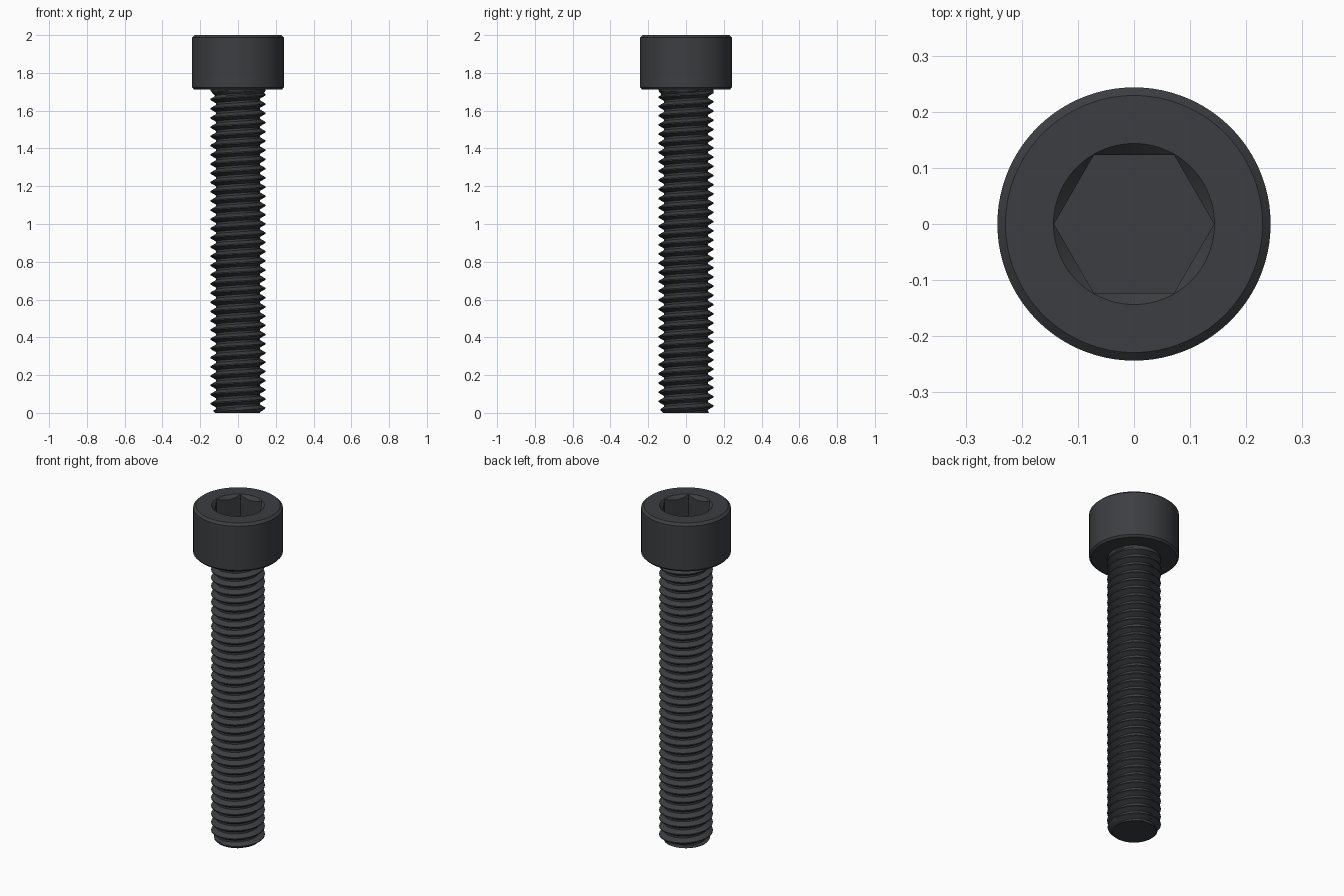
import bpy, bmesh, math

if "Cube" in bpy.data.objects:
    bpy.data.objects.remove(bpy.data.objects["Cube"])

PITCH, CREST, ROOT = 0.0488, 0.1455, 0.1175
HEAD_Z, SHANK_TOP = 1.712, 1.73
SEG = 72

steel = bpy.data.materials.new("dark_steel")
steel.diffuse_color = (0.045, 0.048, 0.053, 1)
steel.use_nodes = True
steel.node_tree.nodes["Principled BSDF"].inputs["Base Color"].default_value = steel.diffuse_color


def make_object(name, bm):
    bmesh.ops.recalc_face_normals(bm, faces=bm.faces[:])
    mesh = bpy.data.meshes.new(name)
    bm.to_mesh(mesh)
    bm.free()
    ob = bpy.data.objects.new(name, mesh)
    bpy.context.collection.objects.link(ob)
    mesh.materials.append(steel)
    return ob


def lathe(name, profile, seg, start=0.0):
    """Closed solid of revolution from (radius, z) rings."""
    bm = bmesh.new()
    rings = [[bm.verts.new((r * math.cos(start + math.tau * i / seg),
                            r * math.sin(start + math.tau * i / seg), z))
              for i in range(seg)] for r, z in profile]
    for a, b in zip(rings, rings[1:]):
        for i in range(seg):
            j = (i + 1) % seg
            bm.faces.new((a[i], a[j], b[j], b[i]))
    bm.faces.new(rings[0])
    bm.faces.new(rings[-1])
    return make_object(name, bm)


def smooth(ob, angle):
    bpy.ops.object.select_all(action='DESELECT')
    ob.select_set(True)
    bpy.context.view_layer.objects.active = ob
    bpy.ops.object.shade_smooth_by_angle(angle=math.radians(angle))


def shank_radius(angle, z):
    """Thread section, with a pointed end and a flare below the head."""
    f = (z / PITCH - angle / math.tau) % 1.0
    d = min(f, 1 - f)                       # distance from the root centre
    t = min(max((d - 0.11) / 0.33, 0), 1)
    r = ROOT + (CREST - ROOT) * t
    r = min(r, 0.121 + z * 1.0)
    return max(r, min(CREST, CREST - (HEAD_Z - 0.008 - z)))


# Threaded shank: columns of a right-handed helix, clamped to both ends
bm = bmesh.new()
steps = (0.0, 0.11, 0.275, 0.44, 0.56, 0.725, 0.89)
turns = math.ceil(SHANK_TOP / PITCH) + 2
columns = []
for n in range(turns * SEG + 1):
    angle = math.tau * (n % SEG) / SEG
    column = []
    for s in steps:
        z = min(max((n / SEG - 1 + s) * PITCH, 0), SHANK_TOP)
        r = shank_radius(angle, z)
        column.append(bm.verts.new((r * math.cos(angle), r * math.sin(angle), z)))
    columns.append(column)
for n in range(len(columns) - 1 - SEG):
    a = columns[n] + [columns[n + SEG][0]]
    b = columns[n + 1] + [columns[n + 1 + SEG][0]]
    for j in range(len(steps)):
        if max(v.co.z for v in (a[j], a[j + 1], b[j], b[j + 1])) > 0 and \
           min(v.co.z for v in (a[j], a[j + 1], b[j], b[j + 1])) < SHANK_TOP:
            bm.faces.new((a[j], b[j], b[j + 1], a[j + 1]))
bmesh.ops.delete(bm, geom=[v for v in bm.verts if not v.link_faces], context='VERTS')
bmesh.ops.remove_doubles(bm, verts=bm.verts[:], dist=0.00005)
bmesh.ops.holes_fill(bm, edges=[e for e in bm.edges if e.is_boundary], sides=0)
shank = make_object("threaded_shank", bm)
smooth(shank, 30)

# Cylindrical head with chamfered rims
head = lathe("socket_head", [(0.233, HEAD_Z), (0.2435, HEAD_Z + 0.011),
                             (0.2435, 1.987), (0.229, 2.0)], 128)

# Hex socket and its conical lead-in
cutters = [
    lathe("hex_cutter", [(0.1425, 1.855), (0.1425, 2.05)], 6),
    lathe("countersink_cutter", [(0.0435, 1.9), (0.1635, 2.02)], 96),
]
for cutter in cutters:
    cutter.hide_render = True
    mod = head.modifiers.new(cutter.name, 'BOOLEAN')
    mod.operation = 'DIFFERENCE'
    mod.solver = 'EXACT'
    mod.object = cutter
    bpy.context.view_layer.objects.active = head
    bpy.ops.object.modifier_apply(modifier=mod.name)
for cutter in cutters:
    bpy.data.objects.remove(cutter)
smooth(head, 25)
